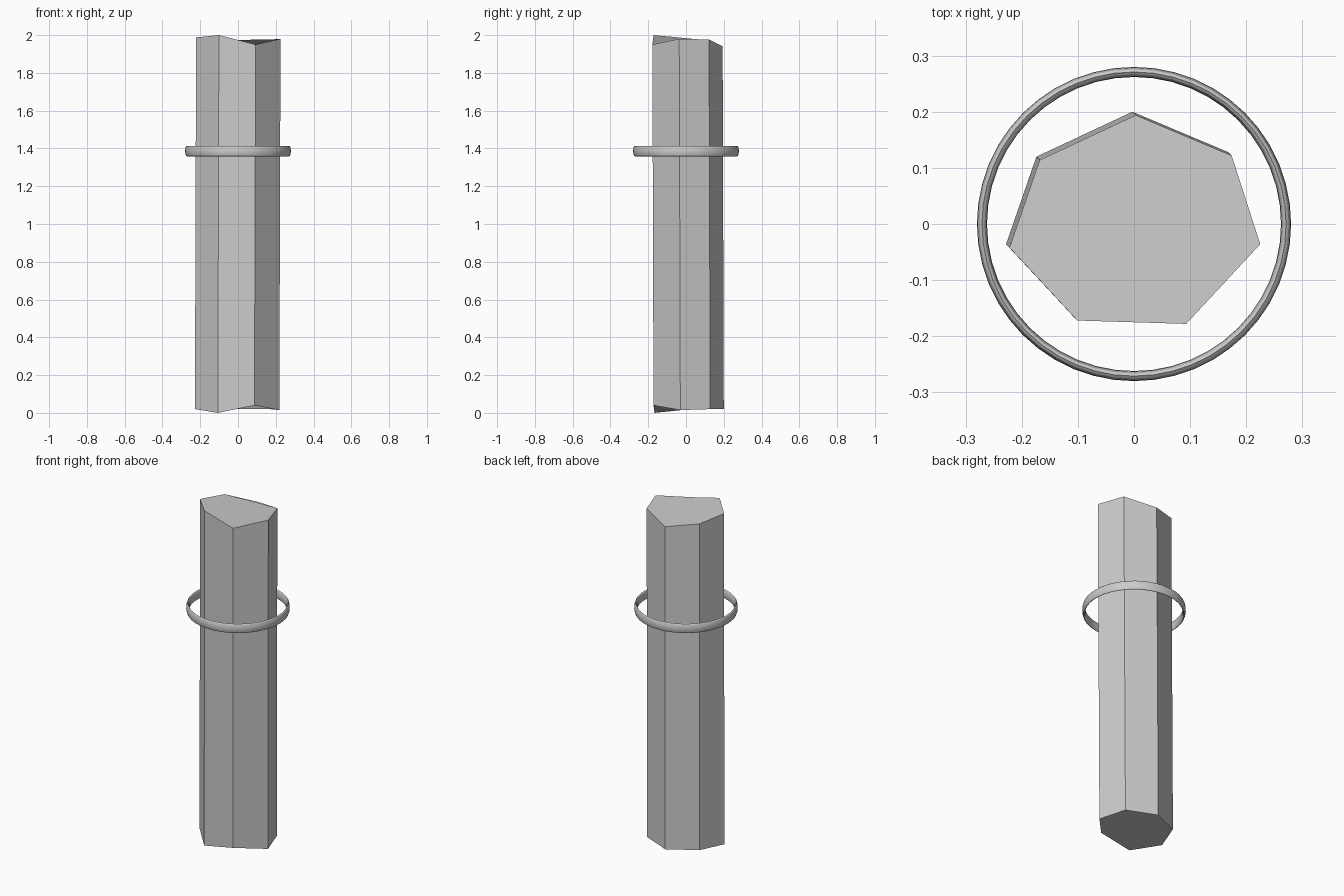
import bpy
import bmesh
from math import radians
from mathutils import Vector

cube = bpy.data.objects.get("Cube")
if cube:
    bpy.data.objects.remove(cube, do_unlink=True)

# Single grey stone colour
grey = bpy.data.materials.new("pale_grey")
grey.use_nodes = True
colour = (0.6, 0.6, 0.6, 1.0)
grey.diffuse_color = colour
grey.node_tree.nodes["Principled BSDF"].inputs["Base Color"].default_value = colour

# Seven rough corners of the pillar: x, y, bottom height, top height
corners = [
    (-0.107, -0.166, 0.0, 2.0),
    (0.087, -0.172, 0.04, 1.95),
    (0.219, -0.03, 0.015, 1.98),
    (0.168, 0.128, 0.02, 1.977),
    (-0.003, 0.2, 0.02, 1.94),
    (-0.174, 0.12, 0.03, 1.972),
    (-0.228, -0.036, 0.02, 1.988),
]
lean = Vector((0.006, -0.006, 0))


def build_pillar():
    """Slightly leaning prism with unevenly broken ends."""
    bm = bmesh.new()
    lower = [bm.verts.new((x, y, low)) for x, y, low, high in corners]
    upper = [bm.verts.new(Vector((x, y, high)) + lean) for x, y, low, high in corners]
    bm.faces.new(lower[::-1])
    bm.faces.new(upper)
    for i in range(len(corners)):
        j = (i + 1) % len(corners)
        bm.faces.new((lower[i], lower[j], upper[j], upper[i]))
    mesh = bpy.data.meshes.new("pillar")
    bm.to_mesh(mesh)
    bm.free()
    pillar = bpy.data.objects.new("pillar", mesh)
    bpy.context.collection.objects.link(pillar)
    return pillar


pillar = build_pillar()
pillar.data.materials.append(grey)

# Floating ring: thin band, taller than it is thick
bpy.ops.mesh.primitive_torus_add(
    major_segments=48, minor_segments=12,
    major_radius=0.271, minor_radius=0.009, location=(0, 0, 1.386))
ring = bpy.context.object
ring.name = "floating_ring"
ring.scale.z = 3.05
bpy.ops.object.transform_apply(location=False, rotation=False, scale=True)
ring.data.materials.append(grey)
bpy.ops.object.shade_smooth_by_angle(angle=radians(30))
